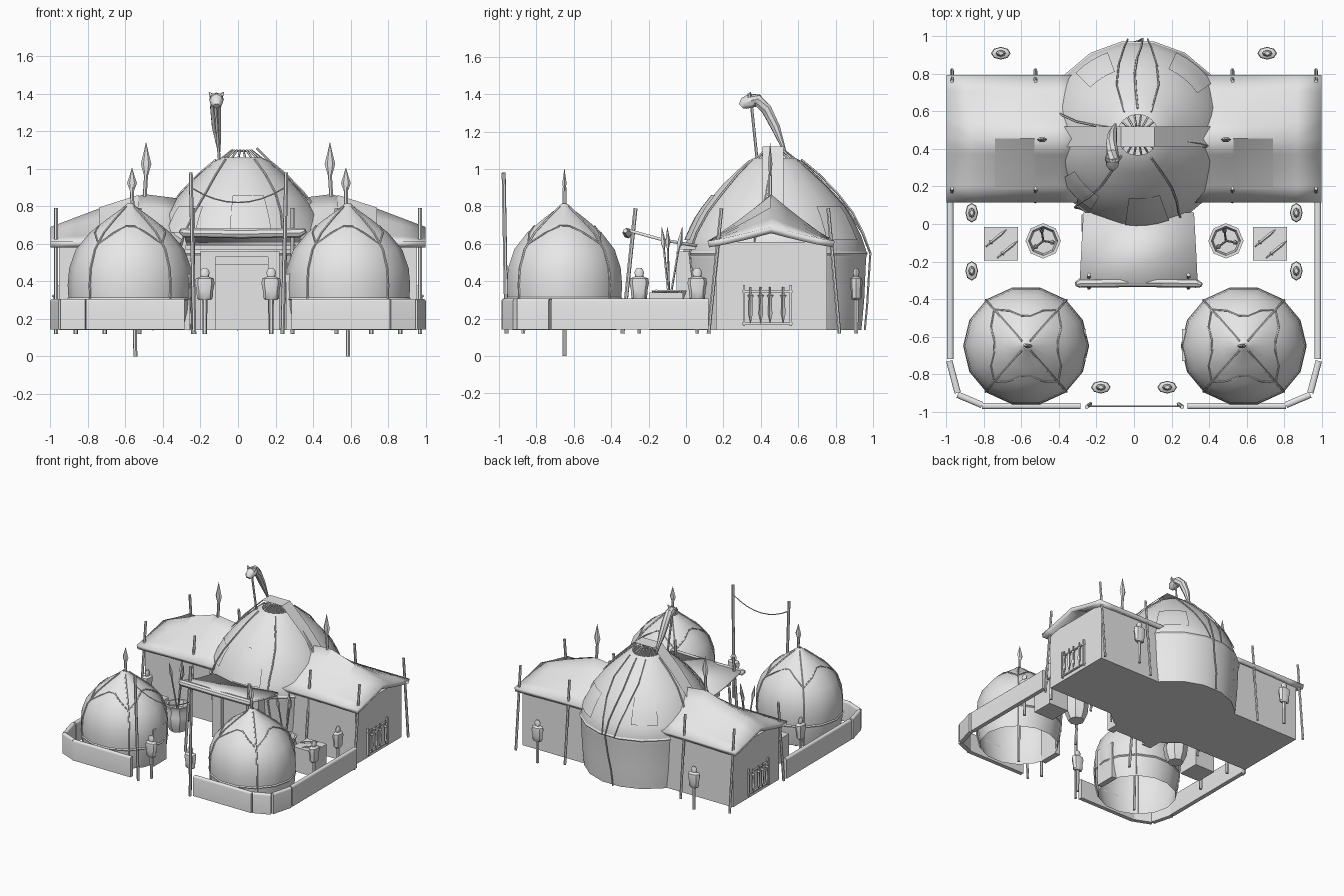
import bpy, bmesh, math
from mathutils import Vector, Matrix

if "Cube" in bpy.data.objects:
    bpy.data.objects.remove(bpy.data.objects["Cube"], do_unlink=True)

GREY = (0.8, 0.8, 0.8, 1)
mat = bpy.data.materials.new("light grey")
mat.use_nodes = True
mat.diffuse_color = GREY
mat.node_tree.nodes["Principled BSDF"].inputs["Base Color"].default_value = GREY
GROUND = 0.14


def finish(name, bm, angle=40, normals=True):
    if normals:
        bmesh.ops.recalc_face_normals(bm, faces=bm.faces)
    me = bpy.data.meshes.new(name)
    bm.to_mesh(me)
    bm.free()
    me.materials.append(mat)
    ob = bpy.data.objects.new(name, me)
    bpy.context.scene.collection.objects.link(ob)
    bpy.ops.object.select_all(action='DESELECT')
    ob.select_set(True)
    bpy.context.view_layer.objects.active = ob
    bpy.ops.object.shade_smooth_by_angle(angle=math.radians(angle))
    return ob


def box(name, lo, hi):
    bm = bmesh.new()
    lo, hi = Vector(lo), Vector(hi)
    size = [abs(d) for d in hi - lo]
    bmesh.ops.create_cube(bm, size=1, matrix=Matrix.Translation((lo + hi) / 2) @ Matrix.Diagonal((*size, 1)))
    return finish(name, bm)


def skin(bm, rings, closed=True):
    for a, b in zip(rings, rings[1:]):
        n = len(a)
        for i in range(n if closed else n - 1):
            j = (i + 1) % n
            bm.faces.new((a[i], a[j], b[j], b[i]))


def lathe(name, profile, x, y, sides=16, sx=1, sy=1, caps=(False, False)):
    bm = bmesh.new()
    rings = [[bm.verts.new((x + sx * r * math.cos(t), y + sy * r * math.sin(t), z))
              for t in [math.tau * i / sides for i in range(sides)]] for r, z in profile]
    skin(bm, rings)
    for ring, cap in zip((rings[0], rings[-1]), caps):
        if cap:
            bm.faces.new(ring)
    return finish(name, bm)


def tube(name, points, radii, sides=6):
    pts = [Vector(p) for p in points]
    if not isinstance(radii, (list, tuple)):
        radii = [radii] * len(pts)
    bm = bmesh.new()
    rings = []
    for k, p in enumerate(pts):
        d = (pts[min(k + 1, len(pts) - 1)] - pts[max(k - 1, 0)]).normalized()
        u = d.cross(Vector((0.3, 1, 0.1))).normalized()
        v = d.cross(u)
        rings.append([bm.verts.new(p + radii[k] * (u * math.cos(t) + v * math.sin(t)))
                      for t in [math.tau * i / sides for i in range(sides)]])
    skin(bm, rings)
    bm.faces.new(rings[0])
    bm.faces.new(rings[-1])
    return finish(name, bm)


def spear_head(name, x, y, z, h, r):
    lathe(name, [(0.007, z), (r, z + h * 0.4), (r * 0.5, z + h * 0.7), (0.001, z + h)], x, y, 6, 1, 0.5, (True, True))


def radius_at(profile, z):
    for (r0, z0), (r1, z1) in zip(profile, profile[1:]):
        if z0 <= z <= z1:
            return r0 + (r1 - r0) * (z - z0) / (z1 - z0)
    return profile[-1][0]


def on_shell(profile, x, y, deg, z, lift=0.005, sy=1):
    r, t = radius_at(profile, z) + lift, math.radians(deg)
    return (x + r * math.cos(t), y + sy * r * math.sin(t), z)


def patch(name, profile, x, y, d0, d1, z0, z1, lift=0.008):
    bm = bmesh.new()
    rows = [[bm.verts.new(on_shell(profile, x, y, d0 + (d1 - d0) * i / 4, z0 + (z1 - z0) * k / 4, lift))
             for i in range(5)] for k in range(5)]
    skin(bm, rows, False)
    return finish(name, bm)


# Main domed tent
MX, MY = 0.02, 0.475
DOME = [(0.47, GROUND), (0.485, 0.3), (0.495, 0.52), (0.5, 0.55), (0.47, 0.64), (0.41, 0.76),
        (0.35, 0.84), (0.28, 0.92), (0.2, 0.995), (0.15, 1.04), (0.11, 1.06)]
lathe("main_dome", DOME, MX, MY, 18, caps=(True, False))
lathe("dome_seam", [(0.497, 0.535), (0.505, 0.548), (0.495, 0.562)], MX, MY, 18)
for i in range(18):
    t = math.tau * i / 18
    c, s = math.cos(t), math.sin(t)
    tube("smoke_hole_rod", [(MX + 0.12 * c, MY + 0.12 * s, 1.045), (MX + 0.05 * c, MY + 0.05 * s, 1.1)], 0.006, 5)
lathe("smoke_hole_ring", [(0.045, 1.09), (0.05, 1.1), (0.035, 1.1)], MX, MY, 12)
for a in (90, 165, 232, 300, 350):
    tube("dome_rope", [on_shell(DOME, MX, MY, a + 3 * math.sin(k), z, 0.012)
                       for k, z in enumerate((1.05, 0.97, 0.87, 0.77, 0.66, 0.55, 0.4, 0.27, 0.14))], 0.006, 5)
for a in (75, 105):
    tube("dome_rope", [on_shell(DOME, MX, MY, 90 + (a - 90) * u, z, 0.012)
                       for u, z in ((2, 1.05), (1.5, 0.92), (1, 0.8), (0.6, 0.66), (0.4, 0.55))], 0.005, 5)
tube("guy_rope", [(0.1, 0.46, 1.11), (0.25, 0.45, 0.96), (0.42, 0.4, 0.77)], 0.007, 5)
for d0, d1, z0, z1 in ((262, 290, 0.62, 0.86), (210, 238, 0.66, 0.8), (35, 65, 0.62, 0.8), (110, 135, 0.66, 0.84)):
    patch("dome_patch", DOME, MX, MY, d0, d1, z0, z1)

# Cloth band laid over the top of the dome
bm = bmesh.new()
rows = [[bm.verts.new((MX + x, y, z)) for y in (0.41, 0.52)]
        for x, z in ((-0.39, 0.8), (-0.25, 0.965), (-0.09, 1.12), (0.09, 1.12), (0.25, 0.965), (0.39, 0.8))]
skin(bm, rows, False)
finish("crown_band", bm)

# Animal-headed wind streamer on a pole
tube("streamer_pole", [(-0.1, 0.38, 1.05), (-0.12, 0.35, 1.34)], 0.008)
tube("streamer_tail", [(-0.115, 0.33, 1.37), (-0.115, 0.38, 1.37), (-0.12, 0.43, 1.32), (-0.115, 0.48, 1.22),
                       (-0.1, 0.53, 1.09)], [0.035, 0.032, 0.03, 0.025, 0.008], 8)
tube("streamer_snout", [(-0.115, 0.36, 1.37), (-0.115, 0.31, 1.35), (-0.115, 0.295, 1.335)], [0.04, 0.032, 0.018], 8)
for s in (-1, 1):
    tube("streamer_ear", [(-0.115 + s * 0.025, 0.34, 1.39), (-0.115 + s * 0.04, 0.345, 1.41)], [0.014, 0.002], 5)

# Entrance with doorway and awning
for x0, x1 in ((-0.2, -0.12), (0.16, 0.22)):
    box("door_jamb", (x0, -0.05, GROUND), (x1, 0.1, 0.54))
box("door_lintel", (-0.2, -0.05, 0.53), (0.22, 0.1, 0.56))
box("door_header", (-0.12, -0.035, 0.49), (0.16, 0.05, 0.53))
box("door_panel", (-0.12, -0.015, GROUND), (0.16, 0.05, 0.49))
box("awning_beam", (-0.28, -0.04, 0.57), (0.31, 0.05, 0.595))
bm = bmesh.new()
rows = [[bm.verts.new((x, y, z)) for x in (x0, x1)] for x0, x1, y, z in
        ((-0.29, 0.34, -0.32, 0.675), (-0.28, 0.33, -0.12, 0.62), (-0.27, 0.32, 0.06, 0.59))]
skin(bm, rows, False)
awning = finish("awning", bm)
thick = awning.modifiers.new("thickness", 'SOLIDIFY')
thick.thickness, thick.offset = 0.016, 0
tube("awning_roll", [(-0.31, -0.32, 0.67), (-0.29, -0.315, 0.66), (0.02, -0.31, 0.655), (0.33, -0.315, 0.66),
                     (0.36, -0.325, 0.67)], [0.012, 0.025, 0.026, 0.025, 0.012], 8)
for x in (-0.24, 0.29):
    tube("awning_pole", [(x, -0.34, 0.12), (x, -0.27, 0.79)], 0.011)

# Gate poles and hanging rope
for x in (-0.24, 0.245):
    tube("gate_pole", [(x * 0.97, -0.96, 0.12), (x * 1.05, -0.975, 0.98)], 0.011)
tube("gate_rope", [(0.25 * u, -0.972, 0.82 + 0.08 * u * u) for u in (-1, -0.75, -0.5, -0.25, 0, 0.25, 0.5, 0.75, 1)], 0.004, 5)


def sword(name, a, b, r):
    a, b = Vector(a), Vector(b)
    tube(name, [a, a.lerp(b, 0.2), a.lerp(b, 0.24), a.lerp(b, 0.3), a.lerp(b, 0.75), b],
         [r * 0.5, r * 0.5, r * 1.5, r * 0.8, r, 0.001], 4)


def guard(x, y, sx, sy):
    # Armour torso on a stand
    lathe("armour_stand", [(0.012, 0.12), (0.014, 0.32)], x, y, 6, caps=(True, True))
    lathe("armour_torso", [(0.03, 0.3), (0.042, 0.31), (0.044, 0.35), (0.052, 0.39), (0.048, 0.415), (0.022, 0.425),
                           (0.026, 0.45), (0.014, 0.47)], x, y, 8, sx, sy, (True, True))


YURT = [(0.3, GROUND), (0.325, 0.25), (0.333, 0.38), (0.325, 0.47), (0.29, 0.57), (0.215, 0.66),
        (0.12, 0.735), (0.05, 0.785), (0.015, 0.815)]


def ridge(x):
    stops = ((0.3, 0.84), (0.5, 0.865), (0.75, 0.785), (1.0, 0.69))
    for (x0, z0), (x1, z1) in zip(stops, stops[1:]):
        if x <= x1:
            return z0 + (z1 - z0) * (x - x0) / (x1 - x0)


def roof_z(x, v, lift=0):
    return 0.615 + (ridge(x) - 0.615) * (1 - abs(v)) ** 1.15 + lift


for s in (-1, 1):
    # Side wing with sagging cloth roof
    box("wing_walls", (s * 0.25, 0.16, GROUND), (s * 0.955, 0.755, 0.61))
    bm = bmesh.new()
    rows = [[bm.verts.new((s * x, 0.455 + 0.34 * v, roof_z(x, v)))
             for v in (-1, -0.75, -0.5, -0.25, 0, 0.25, 0.5, 0.75, 1)] for x in (0.3, 0.4, 0.5, 0.62, 0.75, 0.87, 1)]
    skin(bm, rows, False)
    bm.normal_update()
    if bm.faces[:][0].normal.z < 0:
        bmesh.ops.reverse_faces(bm, faces=bm.faces)
    roof = finish("wing_roof", bm, 89, normals=False)
    thick = roof.modifiers.new("thickness", 'SOLIDIFY')
    thick.thickness, thick.offset = 0.035, -1
    bm = bmesh.new()
    rows = [[bm.verts.new((s * x, 0.455 + 0.34 * v, roof_z(x, v, 0.006))) for v in (-0.8, -0.53, -0.27, 0)]
            for x in (0.53, 0.63, 0.74)]
    skin(bm, rows, False)
    finish("roof_patch", bm, 5)
    tube("wing_mast", [(s * 0.5, 0.45, 0.8), (s * 0.49, 0.45, 0.97)], 0.011)
    spear_head("wing_finial", s * 0.49, 0.45, 0.95, 0.19, 0.028)
    for x in (0.525, 0.97):
        tube("wing_pole", [(s * x, 0.12, 0.12), (s * x, 0.19, 0.79)], 0.01)
        tube("wing_pole", [(s * x, 0.82, 0.12), (s * x, 0.76, 0.79)], 0.01)

    # Weapon rack on the end wall
    for y in (0.31, 0.56):
        box("rack_post", (s * 0.955, y - 0.006, 0.16), (s * 0.97, y + 0.006, 0.38))
    for z in (0.17, 0.34):
        box("rack_rail", (s * 0.955, 0.3, z), (s * 0.968, 0.57, z + 0.01))
    for y in (0.345, 0.4, 0.45, 0.52):
        sword("rack_sword", (s * 0.975, y, 0.37), (s * 0.975, y, 0.175), 0.012)

    # Small round tent
    x, y, squash = s * 0.58 + 0.005, -0.65, 0.95
    lathe("small_tent", YURT, x, y, 14, 1, squash)
    tube("tent_mast", [(s * 0.567 + 0.02, y, 0), (s * 0.57 + 0.005, y, 0.9)], 0.011)
    spear_head("tent_finial", s * 0.57 + 0.005, y, 0.87, 0.135, 0.026)
    lathe("tent_hem", [(0.329, 0.3), (0.336, 0.307), (0.329, 0.315)], x, y, 14, 1, squash)
    for a in (50, 130, 230, 310):
        tube("tent_rope", [on_shell(YURT, x, y, a, z, 0.003, squash)
                           for z in (0.8, 0.735, 0.66, 0.57, 0.47, 0.38, 0.25, 0.15)], 0.006, 5)
    for a, b in ((50, 130), (130, 230), (230, 310), (310, 410)):
        tube("tent_drape", [on_shell(YURT, x, y, a + (b - a) * u, 0.6 + 0.1 * math.sin(math.pi * u), 0.001, squash)
                            for u in (0, 0.2, 0.4, 0.6, 0.8, 1)], 0.005, 5)
    box("tent_door", (s * 0.3, -0.73, GROUND), (s * 0.255, -0.56, 0.44))

    # Low perimeter wall in straight pieces
    for a, b in (((0.98, 0.12), (0.98, -0.72)), ((0.985, -0.73), (0.94, -0.9)),
                 ((0.94, -0.91), (0.81, -0.965)), ((0.81, -0.97), (0.285, -0.97))):
        a, b = Vector((s * a[0], a[1], 0.225)), Vector((s * b[0], b[1], 0.225))
        d = b - a
        bm = bmesh.new()
        bmesh.ops.create_cube(bm, size=1, matrix=Matrix.Translation((a + b) / 2)
                              @ Matrix.Rotation(math.atan2(d.y, d.x), 4, 'Z')
                              @ Matrix.Diagonal((d.length, 0.034, 0.165, 1)))
        long_top = [e for e in bm.edges if all(v.co.z > 0.3 for v in e.verts) and e.calc_length() > 0.1]
        bmesh.ops.bevel(bm, geom=long_top, offset=0.014, segments=3, profile=0.5, affect='EDGES')
        finish("perimeter_wall", bm)

    # Sword chest and spear pot
    cx = s * 0.717 + 0.008
    box("sword_chest", (cx - 0.09, -0.195, GROUND), (cx + 0.09, -0.015, 0.34))
    for k in (0, 0.06):
        sword("chest_sword", (cx - 0.08 + k, -0.12 - k, 0.346), (cx + 0.03 + k, -0.03 - k, 0.346), 0.008)
    px, py = s * 0.487 + 0.003, -0.09
    lathe("spear_pot", [(0.06, GROUND), (0.085, 0.2), (0.092, 0.27), (0.08, 0.31), (0.094, 0.35),
                        (0.078, 0.35), (0.068, 0.3)], px, py, 8, caps=(True, True))
    for dx, dy in ((-0.05, -0.04), (0.06, -0.01), (-0.01, 0.07)):
        foot, tip = Vector((px, py, 0.28)), Vector((px + dx, py + dy, 0.69))
        tube("spear", [foot, foot.lerp(tip, 0.72), foot.lerp(tip, 0.8), tip], [0.006, 0.006, 0.015, 0.001], 5)

    for gx, gy in ((0.71, 0.91), (0.177, -0.87)):
        guard(s * gx, gy, 1, 0.65)
    for gy in (0.06, -0.25):
        guard(s * 0.865, gy, 0.65, 1)
